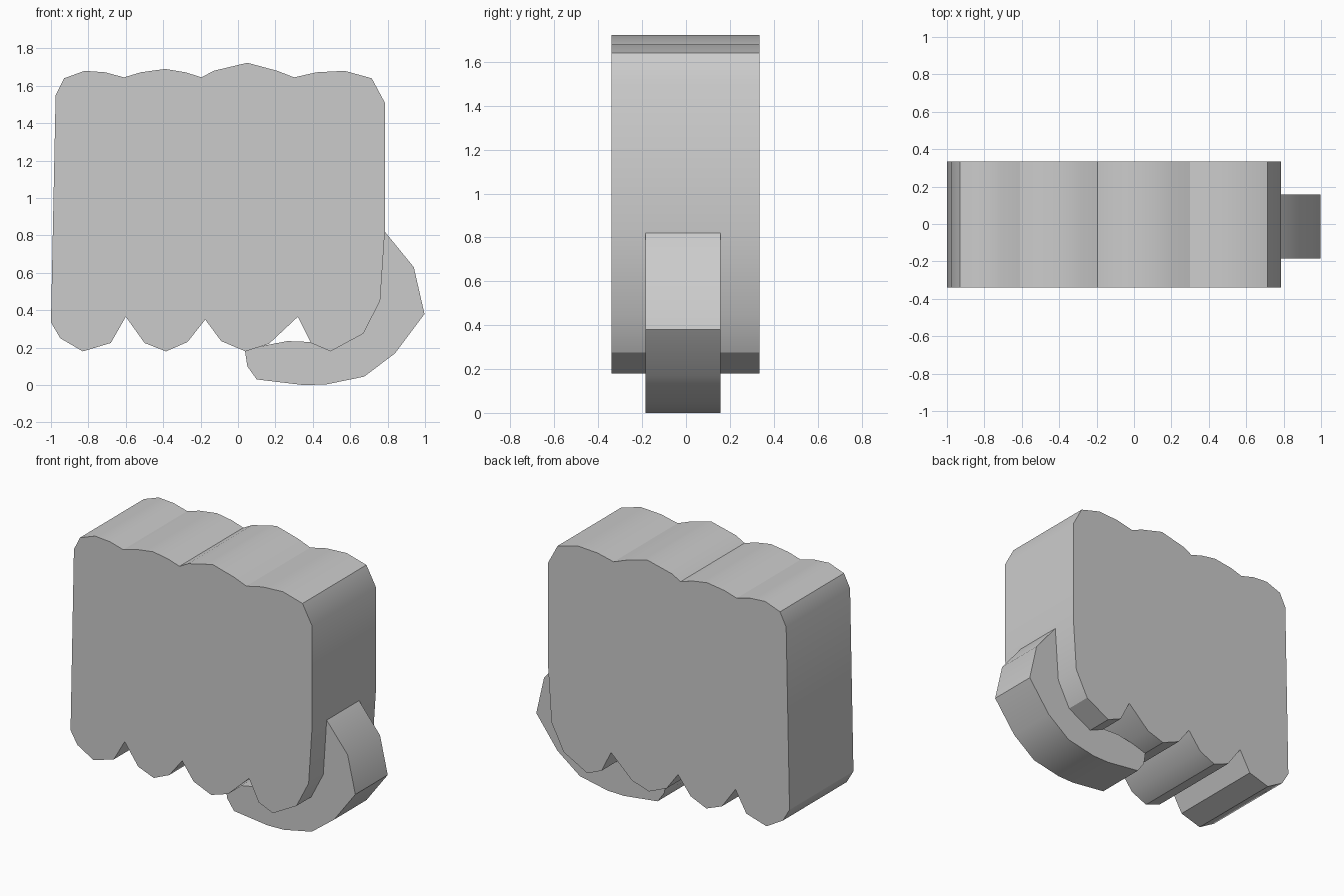
import bpy, bmesh, math


def extrude_profile(name, pts, y0, y1):
    """Closed (x, z) outline extruded along y from y0 to y1."""
    bm = bmesh.new()
    face = bm.faces.new([bm.verts.new((x, y0, z)) for x, z in pts])
    res = bmesh.ops.extrude_face_region(bm, geom=[face], use_keep_orig=True)
    moved = [g for g in res["geom"] if isinstance(g, bmesh.types.BMVert)]
    bmesh.ops.translate(bm, verts=moved, vec=(0, y1 - y0, 0))
    bmesh.ops.recalc_face_normals(bm, faces=bm.faces[:])
    mesh = bpy.data.meshes.new(name)
    bm.to_mesh(mesh)
    bm.free()
    obj = bpy.data.objects.new(name, mesh)
    bpy.context.collection.objects.link(obj)
    bpy.ops.object.select_all(action='DESELECT')
    obj.select_set(True)
    bpy.context.view_layer.objects.active = obj
    bpy.ops.object.shade_smooth_by_angle(angle=math.radians(30))
    return obj


# Fist: knuckle bumps along the top, fingertip lobes along the bottom
knuckles = [(-0.975, 1.55), (-0.93, 1.64), (-0.82, 1.68), (-0.71, 1.672),
            (-0.61, 1.645), (-0.52, 1.672), (-0.39, 1.69), (-0.28, 1.672),
            (-0.195, 1.645), (-0.13, 1.68), (0.05, 1.723), (0.21, 1.68),
            (0.30, 1.645), (0.42, 1.672), (0.57, 1.68), (0.715, 1.64)]
thumb_side = [(0.785, 1.51), (0.785, 0.82), (0.76, 0.45), (0.67, 0.275)]
fingertips = [(0.495, 0.18), (0.39, 0.225), (0.32, 0.365), (0.165, 0.22),
              (0.04, 0.18), (-0.09, 0.235), (-0.175, 0.35), (-0.27, 0.23),
              (-0.385, 0.18), (-0.50, 0.225), (-0.60, 0.365), (-0.68, 0.225),
              (-0.83, 0.18), (-0.95, 0.25), (-1.0, 0.335)]
extrude_profile("fist", knuckles + thumb_side + fingertips, -0.34, 0.335)

# Thumb: curls under the fingertips, inner edge seated just inside the fist
thumb_outer = [(0.785, 0.82), (0.94, 0.63), (0.997, 0.38), (0.84, 0.17),
               (0.675, 0.045), (0.47, 0.003), (0.35, 0.0), (0.10, 0.03),
               (0.05, 0.10), (0.037, 0.185)]
thumb_inner = [(0.15, 0.213), (0.265, 0.235), (0.39, 0.23), (0.495, 0.19),
               (0.66, 0.283), (0.75, 0.452), (0.775, 0.80)]
extrude_profile("thumb", thumb_outer + thumb_inner, -0.185, 0.157)
